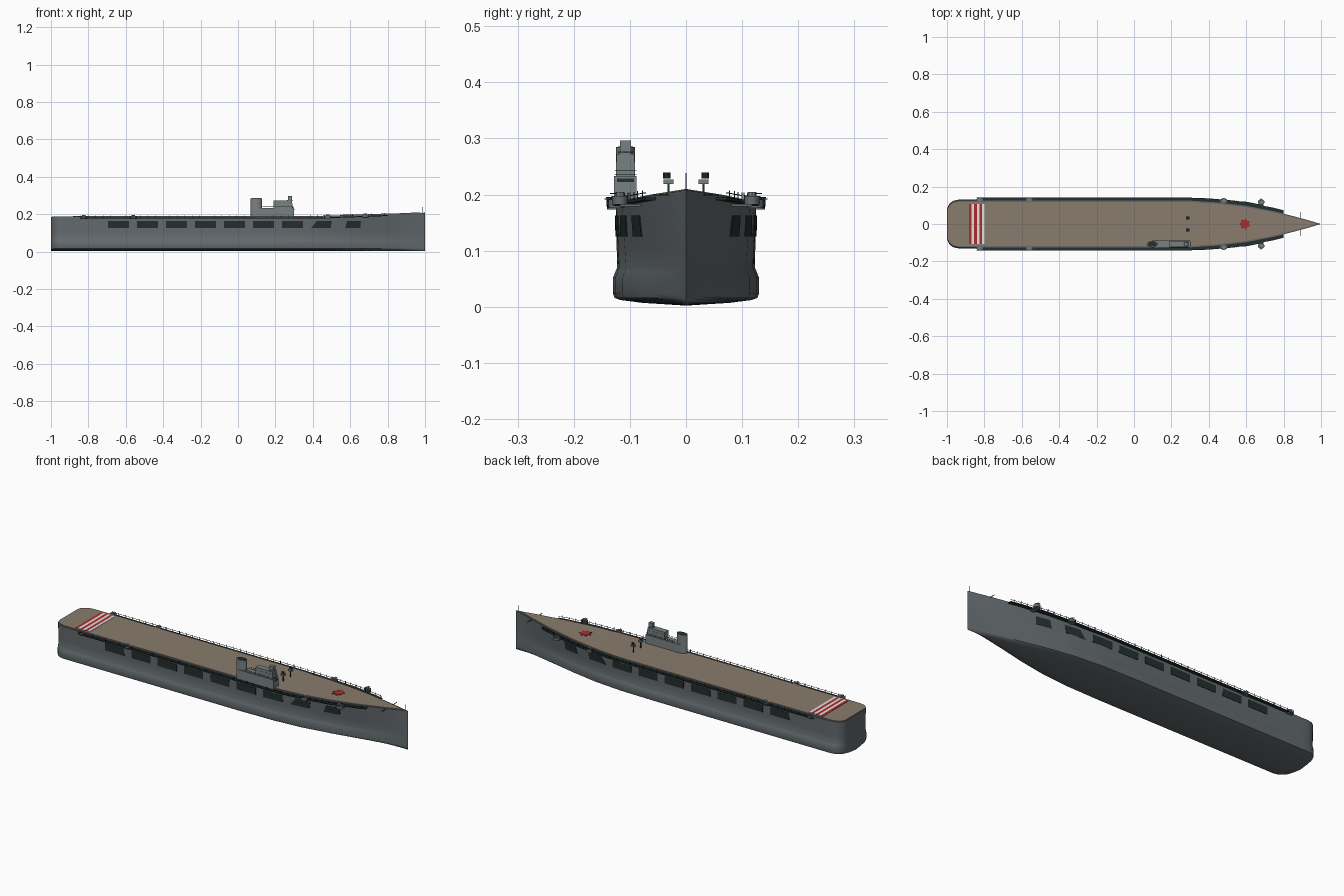
import bpy, bmesh, math

if "Cube" in bpy.data.objects:
    bpy.data.objects.remove(bpy.data.objects["Cube"])


def material(name, rgb):
    m = bpy.data.materials.new(name)
    m.use_nodes = True
    m.diffuse_color = (*rgb, 1)
    m.node_tree.nodes["Principled BSDF"].inputs["Base Color"].default_value = (*rgb, 1)
    return m


HULL = material("hull grey", (0.125, 0.145, 0.155))
DECK = material("deck tan", (0.25, 0.2, 0.15))
LIGHT = material("island grey", (0.19, 0.22, 0.23))
DARK = material("dark opening", (0.018, 0.028, 0.028))
RED = material("marking red", (0.42, 0.025, 0.025))
WHITE = material("marking white", (0.75, 0.75, 0.73))


def make(name, verts, faces, mat, smooth=False):
    me = bpy.data.meshes.new(name)
    me.from_pydata(verts, [], faces)
    bm = bmesh.new()
    bm.from_mesh(me)
    bmesh.ops.remove_doubles(bm, verts=bm.verts, dist=1e-5)
    bmesh.ops.recalc_face_normals(bm, faces=bm.faces)
    bm.to_mesh(me)
    bm.free()
    me.materials.append(mat)
    ob = bpy.data.objects.new(name, me)
    bpy.context.collection.objects.link(ob)
    if smooth:
        bpy.ops.object.select_all(action='DESELECT')
        ob.select_set(True)
        bpy.context.view_layer.objects.active = ob
        bpy.ops.object.shade_smooth_by_angle(angle=math.radians(35))
    return ob


def prism(name, outline, z0, z1, mat, smooth=False):
    n = len(outline)
    verts = [(x, y, z) for z in (z0, z1) for x, y in outline]
    faces = [(i, (i + 1) % n, (i + 1) % n + n, i + n) for i in range(n)]
    return make(name, verts, faces + [tuple(range(n)), tuple(range(n, 2 * n))], mat, smooth)


def box(name, x0, x1, y0, y1, z0, z1, mat):
    return prism(name, [(x0, y0), (x1, y0), (x1, y1), (x0, y1)], z0, z1, mat)


def drum(name, x, y, rx, ry, z0, z1, mat, n=16):
    ring = [(x + rx * math.cos(k * math.tau / n), y + ry * math.sin(k * math.tau / n)) for k in range(n)]
    return prism(name, ring, z0, z1, mat, True)


def interp(points, x):
    for (a, va), (b, vb) in zip(points, points[1:]):
        if x <= b:
            return va + (vb - va) * max(0, x - a) / (b - a)
    return points[-1][1]


# Hull shape: plan widths, deck sheer and section
UPPER = [(-1, .125), (.3, .125), (.45, .115), (.6, .097), (.75, .068), (.9, .029), (1, 0)]
LOWER = [(-1, .13), (.1, .13), (.3, .126), (.45, .113), (.6, .087), (.75, .053), (.9, .019), (1, 0)]
SECTION = [(0, .002), (.6, .007), (.9, .012), (.98, .016), (1, .023), (1, .052), (.97, .062), (.945, .07)]


def corner(x):
    d = max(0, -.94 - x)
    return .06 - math.sqrt(max(0, .0036 - d * d))


def sheer(x):
    return .185 + .023 * (max(0, x - .35) / .65) ** 1.3


def deck_half(x):
    return max(0, interp(UPPER, x) - corner(x))


def low_half(x):
    return max(0, interp(LOWER, x) - corner(x))


def side_half(x, z):
    a = .945 * low_half(x)
    return a + (deck_half(x) - a) * (z - .07) / (sheer(x) - .07)


stations = [-1, -.998, -.99, -.98, -.965, -.94] + [-.9 + .05 * i for i in range(39)]
rows = []
for x in stations:
    half = [(low_half(x) * f, z) for f, z in SECTION]
    half += [(side_half(x, z), z) for z in (.11, .15)] + [(deck_half(x), sheer(x))]
    rows.append([(x, -y, z) for y, z in half[::-1]] + [(x, y, z) for y, z in half[1:]])
m = len(rows[0])
faces = [(i * m + j, i * m + (j + 1) % m, (i + 1) * m + (j + 1) % m, (i + 1) * m + j)
         for i in range(len(rows) - 1) for j in range(m)]
make("hull", [p for r in rows for p in r], faces + [tuple(range(m))], HULL, True)


# Flight deck planking
def ribbon(name, xs, y0, y1, z0, z1, mat):
    """Solid strip along x; all arguments y0..z1 are functions of x."""
    verts, quads = [], []
    for x in xs:
        verts += [(x, y0(x), z0(x)), (x, y1(x), z0(x)), (x, y1(x), z1(x)), (x, y0(x), z1(x))]
    for i in range(len(xs) - 1):
        for j in range(4):
            k = (j + 1) % 4
            quads.append((4 * i + j, 4 * i + k, 4 * i + 4 + k, 4 * i + 4 + j))
    e = 4 * (len(xs) - 1)
    return make(name, verts, quads + [(0, 1, 2, 3), (e, e + 1, e + 2, e + 3)], mat)


def plank(x):
    return max(.0005, deck_half(x) - .007)


deck_xs = [-.994] + [x for x in stations if -.993 < x < .97] + [.975]
ribbon("flight_deck", deck_xs, lambda x: -plank(x), plank, sheer, lambda x: sheer(x) + .003, DECK)

# Deck markings
for i in range(6):
    x = -.882 + i * .0138
    box("landing_stripe", x, x + .0138, -.107, .107, .187, .1895, (RED, WHITE)[i % 2])
top = sheer(.59) + .003
emblem = [(.592 + r * math.cos(a), r * math.sin(a)) for a, r in
          [(k * math.tau / 14, .032 if k % 2 else .021) for k in range(14)]]
prism("deck_emblem", emblem, top - .003, top + .003, RED)

# Side details, mirrored to both sides
for s in (-1, 1):
    # Hangar openings
    spans = [(-.695 + .155 * i, -.583 + .155 * i, 0) for i in range(7)]
    spans += [(.39, .502, .03), (.572, .657, .012)]
    for a, b, cut in spans:
        verts = []
        for out in (-.004, .002):
            for x, z in ((a, .125), (b - cut / 4, .125), (b, .163), (a + cut, .163)):
                verts.append((x, s * (side_half(x, z) + out), z))
        make("hangar_opening", verts, [(0, 1, 2, 3), (4, 5, 6, 7)] +
             [(i, (i + 1) % 4, (i + 1) % 4 + 4, i + 4) for i in range(4)], DARK)

    # Stepped walkways and their railings
    for a, b, w, n in [(-.84, .35, .016, 60), (.35, .48, .018, 7), (.48, .58, .02, 6),
                       (.58, .68, .022, 6), (.68, .8, .018, 7)]:
        xs = [a + (b - a) * i / n for i in range(n + 1)]
        inner = lambda x: s * (deck_half(x) - .004)
        outer = lambda x: s * (deck_half(x) + w)
        edge = lambda x: s * (deck_half(x) + w - .0015)
        ribbon("walkway", xs, inner, outer, lambda x: sheer(x) - .009, lambda x: sheer(x) - .004, DARK)
        ribbon("walkway_rail", xs, edge, outer, lambda x: sheer(x) + .003, lambda x: sheer(x) + .0045, DARK)
        for x in xs[::2]:
            y, z = outer(x), sheer(x)
            box("rail_post", x - .001, x + .001, y - .001, y + .001, z - .006, z + .009, DARK)

    # Gun tubs with twin barrels
    for x, out in [(-.825, .002), (-.56, .002), (.48, .013), (.68, .036)]:
        y, z = s * (deck_half(x) + out), sheer(x)
        drum("gun_tub", x, y, .018, .014, z - .012, z + .003, HULL)
        drum("gun_mount", x, y, .009, .008, z + .003, z + .01, LIGHT, 8)
        for d in (-.004, .004):
            box("gun_barrel", x + d - .001, x + d + .001, min(y, y + s * .018),
                max(y, y + s * .018), z + .006, z + .008, DARK)
    x = .68
    y0, y1 = sorted((s * deck_half(x), s * (deck_half(x) + .036)))
    box("gun_sponson", x - .012, x + .012, y0, y1, sheer(x) - .016, sheer(x) - .011, HULL)

    # Signal lamps on deck posts
    box("lamp_post", .285, .29, s * .031 - .002, s * .031 + .002, .186, .22, DARK)
    box("lamp_base", .278, .298, s * .031 - .009, s * .031 + .009, .219, .227, LIGHT)
    drum("signal_lamp", .288, s * .034, .008, .007, .229, .239, DARK, 10)

    # Bow boom
    y0, y1 = sorted((s * .02, s * .063))
    box("bow_boom", .888, .891, y0, y1, .198, .2, DARK)

box("bow_staff", .985, .987, -.001, .001, .2, .238, DARK)

# Island superstructure
Y = -.108
box("island_base", .095, .3, Y - .02, Y + .02, .183, .233, LIGHT)
box("island_bridge", .19, .292, Y - .017, Y + .017, .233, .258, LIGHT)
box("bridge_top", .19, .29, Y - .016, Y + .016, .258, .272, LIGHT)
box("lookout", .267, .289, Y - .01, Y + .01, .272, .296, LIGHT)
drum("lookout_platform", .278, Y, .016, .014, .274, .277, HULL, 10)
box("bridge_windows", .2, .301, Y - .015, Y + .015, .222, .229, DARK)
drum("funnel", .098, Y, .03, .017, .183, .285, LIGHT, 24)
drum("funnel_mouth", .098, Y, .025, .0135, .28, .286, DARK, 24)
for z in (.237, .243):
    for y in (Y - .0195, Y + .0185):
        box("island_rail", .13, .298, y, y + .001, z - .001, z, DARK)
    box("island_rail_front", .297, .298, Y - .0195, Y + .0195, z - .001, z, DARK)
